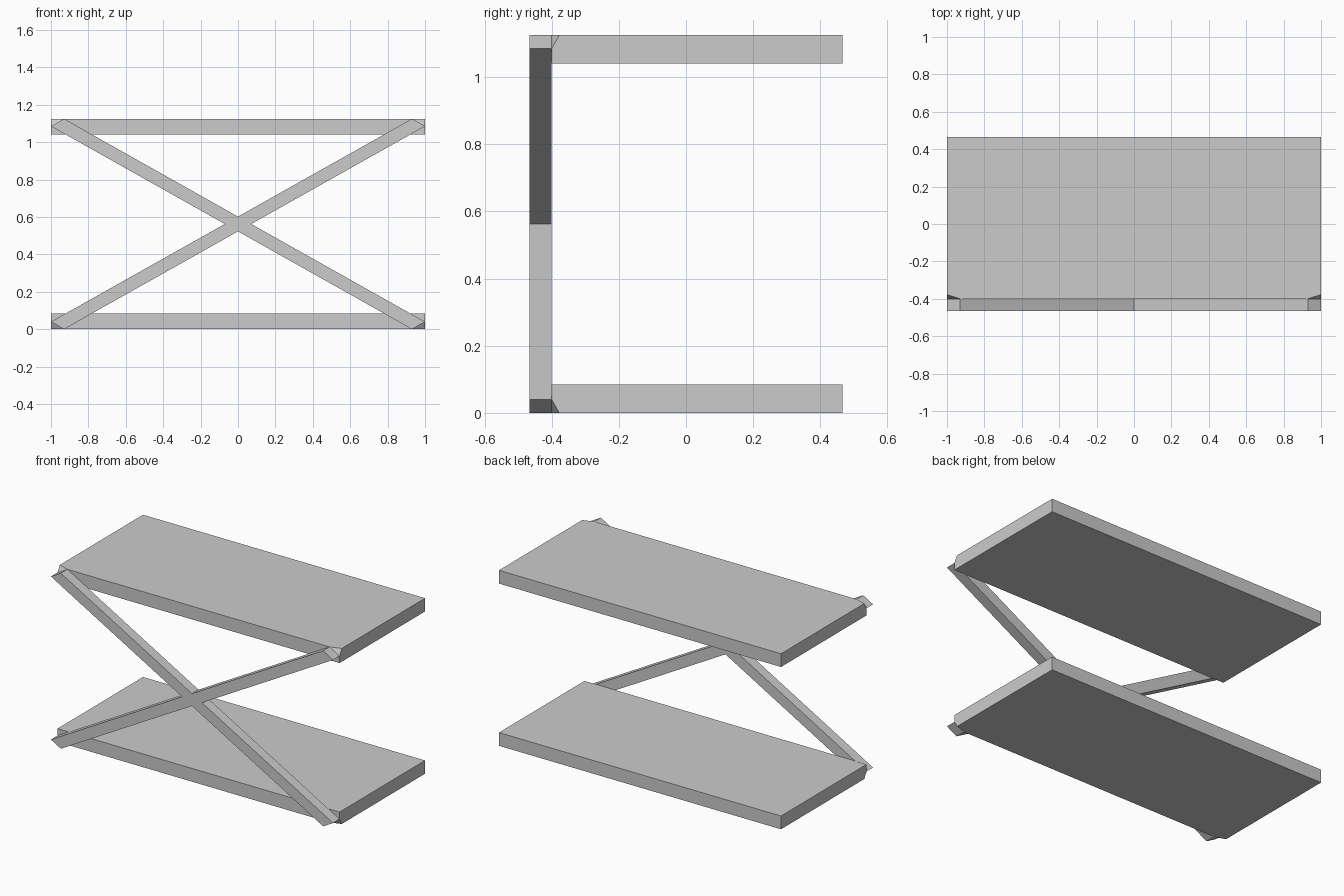
import bpy, bmesh
from mathutils import Vector

if "Cube" in bpy.data.objects:
    bpy.data.objects.remove(bpy.data.objects["Cube"])

H = 1.125                         # overall height
T = 0.085                         # board thickness
FRONT, JOIN, BACK = -0.466, -0.40, 0.466
CX, CY, CZ = 0.07, 0.023, 0.04    # corner cut sizes


def finish(name, bm):
    bmesh.ops.recalc_face_normals(bm, faces=bm.faces[:])
    mesh = bpy.data.meshes.new(name)
    bm.to_mesh(mesh)
    bm.free()
    obj = bpy.data.objects.new(name, mesh)
    bpy.context.collection.objects.link(obj)
    return obj


def board(name, z0, z_cut, inward):
    """Flat board whose two outer front corners are trimmed off."""
    bm = bmesh.new()
    bmesh.ops.create_cube(bm, size=1)
    bmesh.ops.scale(bm, vec=(2, BACK - JOIN, T), verts=bm.verts[:])
    bmesh.ops.translate(bm, vec=(0, (BACK + JOIN) / 2, z0 + T / 2), verts=bm.verts[:])
    for s in (-1, 1):
        corner = Vector((s, JOIN, z_cut))
        normal = Vector((s / CX, -1 / CY, -inward / CZ))
        cut = bmesh.ops.bisect_plane(
            bm, geom=bm.verts[:] + bm.edges[:] + bm.faces[:],
            plane_co=corner - Vector((s * CX, 0, 0)), plane_no=normal.normalized(),
            clear_outer=True)
        edges = [e for e in cut["geom_cut"] if isinstance(e, bmesh.types.BMEdge)]
        bmesh.ops.holes_fill(bm, edges=edges, sides=0)
    return finish(name, bm)


# Lower and upper boards
board("lower_board", 0, 0, 1)
board("upper_board", H - T, H, -1)

# Crossed front brace, one solid X outline extruded in depth
mid = H / 2
xi = 1 - CX                       # inner end of each slanted tip
zo = mid - CZ                     # outer tip height above the middle
slope = (mid + zo) / (1 + xi)
notch_z = mid - xi * slope
notch_x = notch_z / slope
outline = [(0, notch_z), (xi, mid), (1, zo), (notch_x, 0), (1, -zo), (xi, -mid),
           (0, -notch_z), (-xi, -mid), (-1, -zo), (-notch_x, 0), (-1, zo), (-xi, mid)]
bm = bmesh.new()
face = bm.faces.new([bm.verts.new((x, FRONT, mid + z)) for x, z in outline])
ext = bmesh.ops.extrude_face_region(bm, geom=[face], use_keep_orig=True)
bmesh.ops.translate(bm, vec=(0, JOIN - FRONT, 0),
                    verts=[v for v in ext["geom"] if isinstance(v, bmesh.types.BMVert)])
finish("cross_brace", bm)
